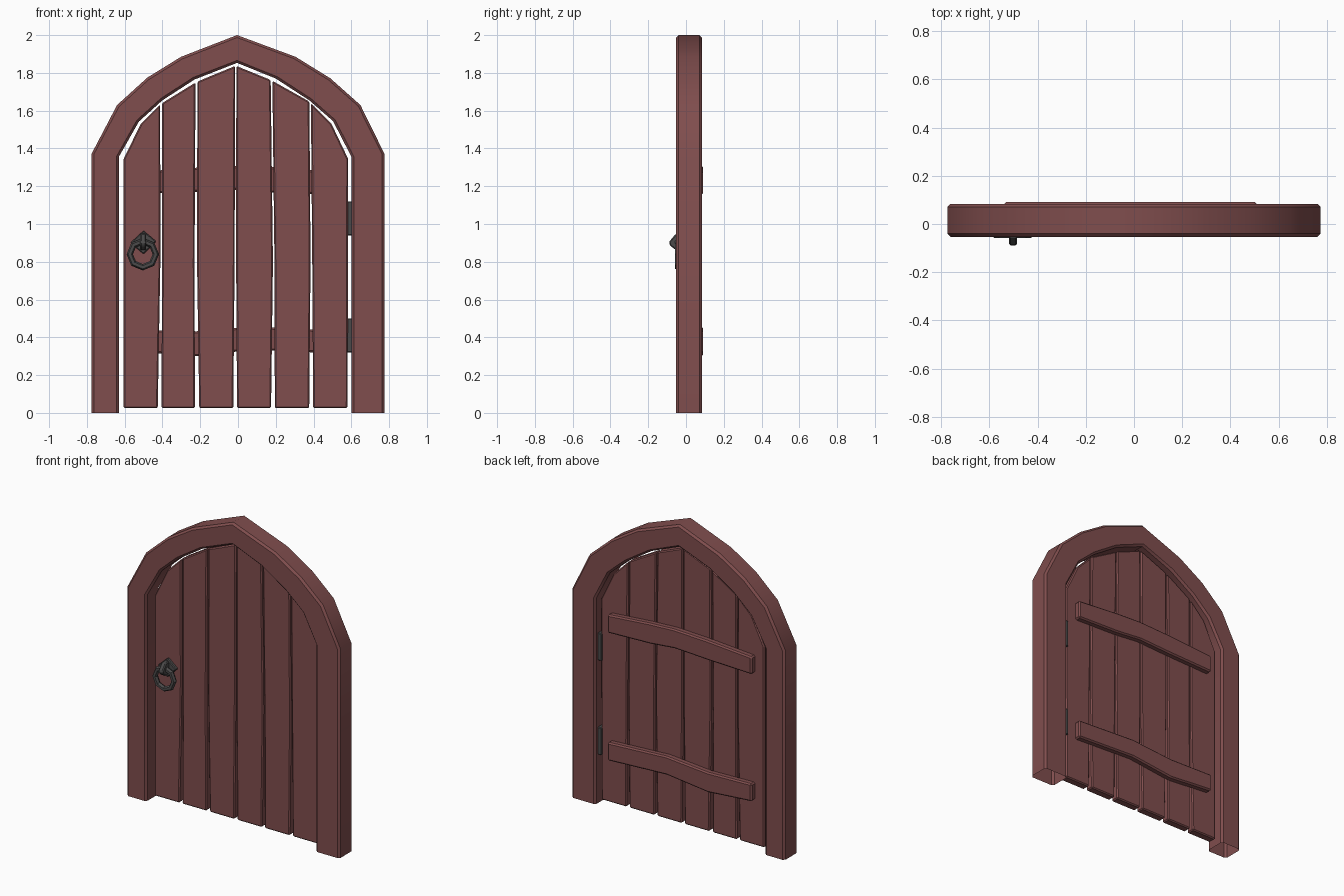
import bpy, bmesh, math

if "Cube" in bpy.data.objects:
    bpy.data.objects.remove(bpy.data.objects["Cube"])


def material(name, rgb):
    m = bpy.data.materials.new(name)
    m.diffuse_color = (*rgb, 1)
    m.use_nodes = True
    m.node_tree.nodes["Principled BSDF"].inputs["Base Color"].default_value = m.diffuse_color
    return m


WOOD = material("red_brown_wood", (0.215, 0.075, 0.075))
IRON = material("dark_iron", (0.07, 0.068, 0.068))


def add_object(name, bm, mat, bevel=0):
    bmesh.ops.recalc_face_normals(bm, faces=bm.faces[:])
    me = bpy.data.meshes.new(name)
    bm.to_mesh(me)
    bm.free()
    me.materials.append(mat)
    ob = bpy.data.objects.new(name, me)
    bpy.context.collection.objects.link(ob)
    if bevel:
        b = ob.modifiers.new("bevel", 'BEVEL')
        b.width, b.segments, b.limit_method = bevel, 1, 'ANGLE'
        b.angle_limit = math.radians(40)
    return ob


def prism(name, outline, lo, hi, mat, bevel=0, along_x=False):
    """Extrude an outline from lo to hi, along y (x,z outline) or x (y,z outline)."""
    bm = bmesh.new()
    def put(p, d):
        return bm.verts.new((d, p[0], p[1]) if along_x else (p[0], d, p[1]))
    a = [put(p, lo) for p in outline]
    b = [put(p, hi) for p in outline]
    bm.faces.new(a)
    bm.faces.new(b[::-1])
    for i in range(len(a)):
        j = (i + 1) % len(a)
        bm.faces.new((a[i], a[j], b[j], b[i]))
    return add_object(name, bm, mat, bevel)


# Arched frame: chamfered section swept between outer and inner arch lines
outer = [(-.775, 0), (-.775, 1.372), (-.64, 1.63), (-.48, 1.775), (-.302, 1.885), (-.005, 2.0),
         (.305, 1.885), (.488, 1.772), (.648, 1.63), (.775, 1.372), (.775, 0)]
inner = [(-.63, 0), (-.63, 1.357), (-.525, 1.542), (-.40, 1.655), (-.23, 1.765), (-.005, 1.853),
         (.20, 1.77), (.377, 1.655), (.503, 1.545), (.60, 1.357), (.60, 0)]
Y0, Y1, C = -.053, .084, .013
bm = bmesh.new()
rings = []
for o, n in zip(outer, inner):
    c = C / math.dist(o, n)
    section = [(0, Y0 + C), (c, Y0), (1 - c, Y0), (1, Y0 + C),
               (1, Y1 - C), (1 - c, Y1), (c, Y1), (0, Y1 - C)]
    rings.append([bm.verts.new((o[0] + (n[0] - o[0]) * t, y, o[1] + (n[1] - o[1]) * t))
                  for t, y in section])
for r, s in zip(rings, rings[1:]):
    for i in range(8):
        j = (i + 1) % 8
        bm.faces.new((r[i], r[j], s[j], s[i]))
frame = add_object("arched_frame", bm, WOOD)
bpy.context.view_layer.objects.active = frame
frame.select_set(True)
bpy.ops.object.shade_smooth_by_angle(angle=math.radians(42))
frame.select_set(False)

# Door planks: slightly warped edges, tops following the arch
arch = [(-.605, 1.345), (-.515, 1.53), (-.41, 1.635), (-.22, 1.752), (-.012, 1.838),
        (.175, 1.762), (.378, 1.648), (.495, 1.53), (.583, 1.345)]


def arch_z(x):
    for (x0, z0), (x1, z1) in zip(arch, arch[1:]):
        if x <= x1:
            return z0 + (z1 - z0) * (x - x0) / (x1 - x0)
    return arch[-1][1]


# (left, right) edge x at bottom, middle and top
planks = [((-.605, -.425), (-.605, -.411), (-.605, -.412)),
          ((-.405, -.228), (-.402, -.230), (-.402, -.225)),
          ((-.205, -.025), (-.217, -.018), (-.215, -.015)),
          ((-.005, .175), (-.010, .185), (-.009, .173)),
          ((.195, .377), (.193, .384), (.182, .378)),
          ((.398, .580), (.393, .582), (.386, .583))]
PF, PB = -.003, .052
for k, (b, m, t) in enumerate(planks):
    knees = [p for p in arch if t[0] + .02 < p[0] < t[1] - .02]
    outline = [(b[0], .025), (b[1], .025), (m[1], .8), (t[1], arch_z(t[1]))]
    outline += knees[::-1] + [(t[0], arch_z(t[0])), (m[0], .8)]
    prism(f"door_plank_{k + 1}", outline, PF, PB, WOOD, .007)

# Bent battens across the back
upper = [(-.54, 1.16, 1.275), (-.22, 1.17, 1.298), (.02, 1.182, 1.308),
         (.20, 1.165, 1.30), (.51, 1.155, 1.275)]
lower = [(-.54, .325, .44), (-.22, .30, .432), (.08, .335, .457), (.51, .315, .435)]
for name, pts in (("upper_batten", upper), ("lower_batten", lower)):
    outline = [(x, z) for x, z, _ in pts] + [(x, z) for x, _, z in pts[::-1]]
    prism(name, outline, PB - .008, .091, WOOD, .009)

# Hinges bridging the gap between door and frame
for name, z in (("lower_hinge", .32), ("upper_hinge", .94)):
    prism(name, [(.572, z), (.607, z), (.607, z + .18), (.572, z + .18)], .015, .06, IRON, .004)

# Handle: diamond plate, hook and octagonal ring
prism("handle_plate", [(-.5, .965), (-.57, .9), (-.5, .84), (-.433, .908)], -.025, .0, IRON, .005)
prism("handle_hook", [(0, .95), (-.055, .947), (-.09, .905), (-.085, .885), (-.05, .86), (0, .875)],
      -.518, -.486, IRON, .006, along_x=True)
bpy.ops.mesh.primitive_torus_add(major_segments=8, minor_segments=6, major_radius=.069,
                                 minor_radius=.017, location=(-.504, -.043, .84),
                                 rotation=(math.pi / 2, 0, 0))
ring = bpy.context.object
ring.name = "handle_ring"
ring.data.materials.append(IRON)
